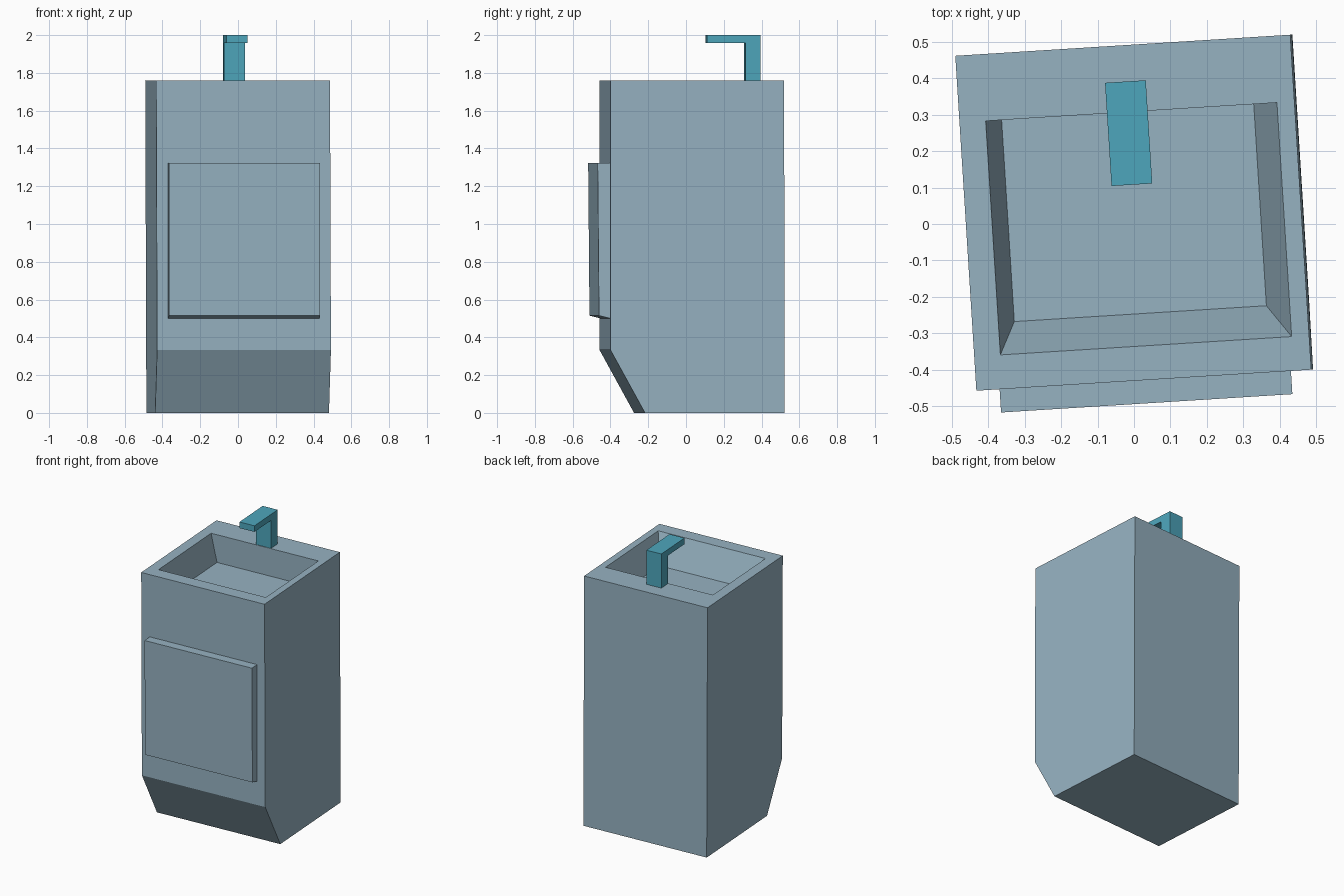
import bpy, bmesh, math
from mathutils import Matrix

if "Cube" in bpy.data.objects:
    bpy.data.objects.remove(bpy.data.objects["Cube"])

# whole model is turned slightly around z
PLACE = Matrix.Translation((-0.002, 0.031, 0)) @ Matrix.Rotation(math.radians(3.6), 4, 'Z')


def material(name, rgb):
    m = bpy.data.materials.new(name)
    m.diffuse_color = (*rgb, 1)
    m.use_nodes = True
    m.node_tree.nodes["Principled BSDF"].inputs["Base Color"].default_value = m.diffuse_color
    return m


def ring(x0, x1, y0, y1, z0, z1=None):
    """Rectangle with front edge at z0 and back edge at z1."""
    z1 = z0 if z1 is None else z1
    return [(x0, y0, z0), (x1, y0, z0), (x1, y1, z1), (x0, y1, z1)]


def loft(name, rings, mat):
    """Closed solid through a stack of rectangles."""
    bm = bmesh.new()
    loops = [[bm.verts.new(p) for p in r] for r in rings]
    for a, b in zip(loops, loops[1:]):
        for i in range(4):
            j = (i + 1) % 4
            bm.faces.new((a[i], a[j], b[j], b[i]))
    bm.faces.new(loops[0][::-1])
    bm.faces.new(loops[-1])
    bm.transform(PLACE)
    bmesh.ops.recalc_face_normals(bm, faces=bm.faces[:])
    me = bpy.data.meshes.new(name)
    bm.to_mesh(me)
    bm.free()
    me.materials.append(mat)
    ob = bpy.data.objects.new(name, me)
    bpy.context.collection.objects.link(ob)
    return ob


grey_blue = material("grey blue", (0.305, 0.445, 0.533))
teal = material("teal", (0.076, 0.381, 0.503))

# cabinet with sloped toe and sunken basin
H = 0.461
loft("cabinet_basin", [
    ring(-H + 0.006, H + 0.006, -0.278, H, 0),
    ring(-H + 0.005, H + 0.005, -H, H, 0.333),
    ring(-H, H, -H, H, 1.76),
    ring(-0.389, 0.413, -0.367, 0.277, 1.76),
    ring(-0.345, 0.349, -0.278, 0.277, 1.565),
], grey_blue)

# front door panel, leaning very slightly
loft("door_panel", [
    ring(-0.397, 0.405, -0.518, -0.45, 0.515, 0.498),
    ring(-0.397, 0.405, -0.525, -0.45, 1.322),
], grey_blue)

# tap: post and spout
loft("tap_post", [ring(-0.055, 0.057, 0.281, 0.361, z) for z in (1.755, 1.957)], teal)
loft("tap_spout", [ring(-0.055, 0.057, 0.077, 0.361, z) for z in (1.957, 2.0)], teal)
